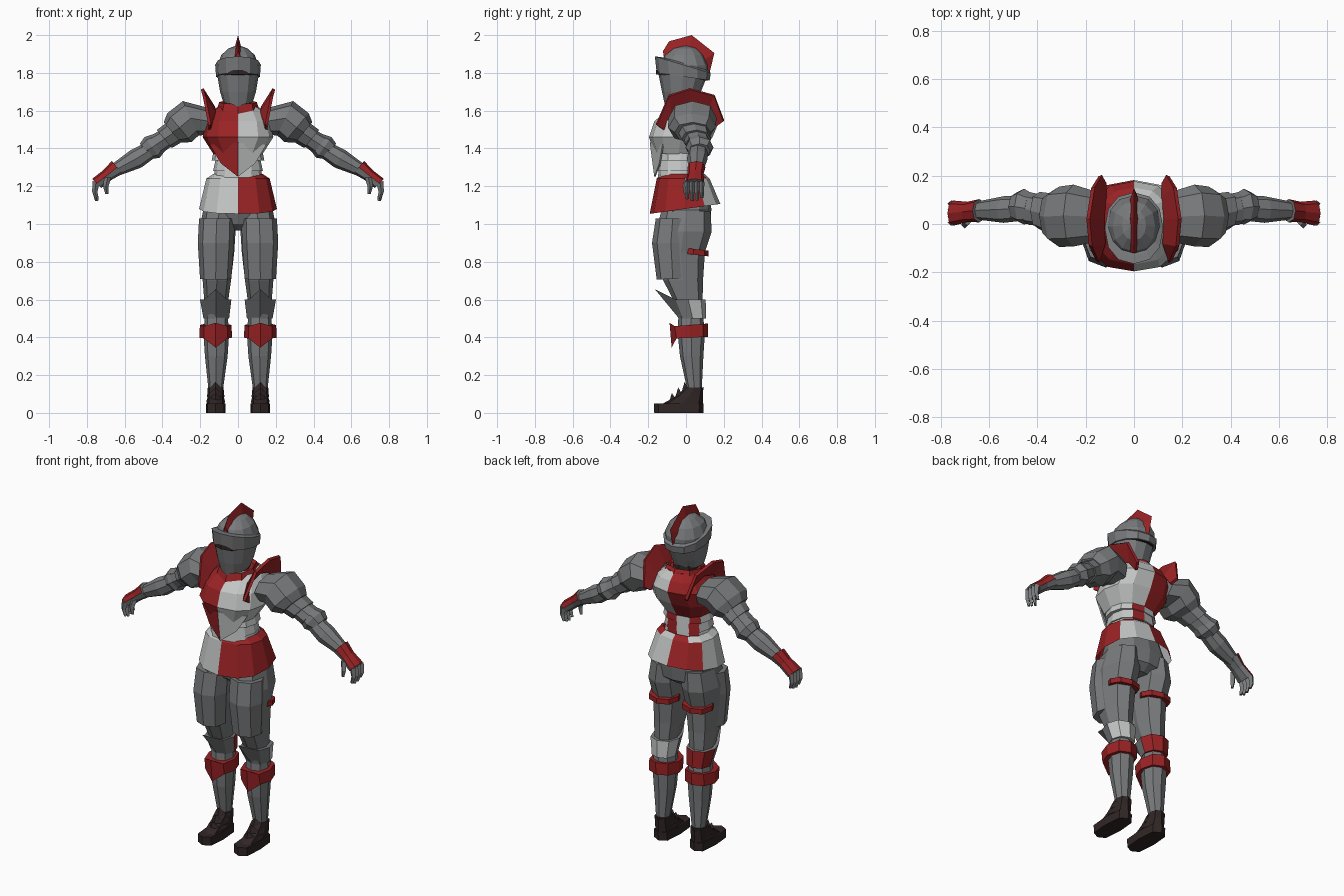
import bpy, bmesh, math
from mathutils import Vector


def material(name, rgb):
    m = bpy.data.materials.new(name)
    m.diffuse_color = (*rgb, 1)
    return m


MATS = [material("steel", (0.19, 0.195, 0.20)), material("light_steel", (0.55, 0.56, 0.56)),
        material("red", (0.32, 0.016, 0.018)), material("dark_leather", (0.03, 0.019, 0.019))]
STEEL, LIGHT, RED, DARK = range(4)


def build(name, verts, faces, rule):
    """Make a flat shaded object; rule is a colour index or a function of the face centre."""
    bm = bmesh.new()
    vs = [bm.verts.new(v) for v in verts]
    for f in faces:
        bm.faces.new([vs[i] for i in f])
    bmesh.ops.recalc_face_normals(bm, faces=bm.faces)
    for f in bm.faces:
        f.material_index = rule(f.calc_center_median()) if callable(rule) else rule
    me = bpy.data.meshes.new(name)
    bm.to_mesh(me)
    bm.free()
    for m in MATS:
        me.materials.append(m)
    ob = bpy.data.objects.new(name, me)
    bpy.context.collection.objects.link(ob)
    return ob


def R(x, y, z, a, b, t=90, slope=0, dy=0, dz=0):
    """Section: centre, half width, half depth, downward angle, tilt, front point offset."""
    return x, y, z, a, b, math.radians(t), slope, dy, dz


def loft(name, rings, rule=STEEL, s=1, n=8, p=0.9, caps=True):
    verts, faces = [], []
    power = lambda c: math.copysign(abs(c) ** p, c) if abs(c) > 1e-6 else 0
    for x, y, z, a, b, t, slope, dy, dz in rings:
        for k in range(n):
            ang = 2 * math.pi * k / n - math.pi / 2
            u, w = a * power(math.cos(ang)), b * power(math.sin(ang))
            front = k == 0
            verts.append((s * (x + u * math.sin(t)), y + w + dy * front,
                          z + u * math.cos(t) + slope * w + dz * front))
    for r in range(len(rings) - 1):
        for k in range(n):
            j = (k + 1) % n
            faces.append((r * n + k, r * n + j, r * n + n + j, r * n + n + k))
    if caps:
        faces += [tuple(range(n)), tuple(range(len(verts) - n, len(verts)))]
    return build(name, verts, faces, rule)


# ---- torso: halved breastplate, waist lames, pointed belly plate
halves = lambda c: RED if c.x < 0 else LIGHT
loft("breastplate", [R(0, -.04, 1.37, .13, .125), R(0, -.028, 1.46, .187, .168),
                     R(0, .005, 1.545, .172, .172), R(0, .025, 1.60, .135, .125),
                     R(0, .02, 1.635, .085, .09)], halves, n=12, p=.8)


def waist_colour(c):
    if c.y > .03:
        return RED if (0 < c.x < .06 or c.x < -.05) else LIGHT
    return LIGHT


for i, (z, a) in enumerate([(1.39, .128), (1.335, .120), (1.285, .122)]):
    loft(f"waist_lame_{i + 1}", [R(0, -.03, z, a, .115), R(0, -.03, z - .055, a + .012, .12)],
         waist_colour, n=12, p=.85)
for s in (-1, 1):
    ob = build("belly_plate", [(0, -.192, 1.43), (s * .15, -.125, 1.42), (s * .09, -.142, 1.32),
                               (0, -.168, 1.25)], [(0, 1, 2, 3)], halves)
    ob.modifiers.new("thickness", "SOLIDIFY").thickness = .008

# ---- quartered skirt and hips
loft("skirt", [R(0, -.015, 1.265, .13, .115), R(0, -.015, 1.24, .168, .14),
               R(0, -.005, 1.08, .206, .187, slope=.14)],
     lambda c: RED if (c.x > 0) != (c.y > .085) else LIGHT, n=12, p=.85, caps=False)
loft("hips", [R(0, -.01, 1.23, .14, .11), R(0, 0, 1.08, .185, .135),
              R(0, .01, 1.0, .16, .115), R(0, .01, .965, .06, .07)], n=12)

# ---- neck, collar, helmet
loft("neck", [R(0, 0, 1.58, .07, .07), R(0, -.01, 1.72, .07, .07)], DARK)
loft("collar", [R(0, 0, 1.585, .12, .13, slope=.2), R(0, 0, 1.645, .1, .1, slope=.1),
                R(0, 0, 1.62, .075, .075)], RED, caps=False)
loft("face_guard", [R(0, -.025, 1.645, .078, .085, slope=.1, dz=-.015),
                    R(0, -.024, 1.70, .095, .103), R(0, -.015, 1.79, .11, .13)], n=12)
loft("eye_slit", [R(0, -.02, 1.775, .098, .138, slope=-.12),
                  R(0, -.02, 1.80, .098, .138, slope=-.12)], DARK, n=12)
loft("visor_brow", [R(0, -.015, 1.78, .116, .14, slope=-.14),
                    R(0, -.017, 1.843, .121, .148, slope=-.3),
                    R(0, -.01, 1.853, .1, .12, slope=-.25)], n=12)
loft("helmet_dome", [R(0, -.01, 1.78, .108, .128), R(0, -.01, 1.84, .111, .128),
                     R(0, -.01, 1.895, .088, .103), R(0, -.005, 1.93, .05, .062),
                     R(0, 0, 1.943, .012, .015)], n=12)

# ---- crest: triangular section swept over the dome
outer = [(-.122, 1.915), (-.09, 1.967), (.03, 2.0), (.15, 1.905), (.125, 1.80)]
base = [(-.115, 1.87), (-.075, 1.895), (.02, 1.925), (.09, 1.865), (.10, 1.80)]
cv, cf = [], []
for (yo, zo), (yi, zi) in zip(outer, base):
    cv += [(0, yo, zo), (.02, yi, zi), (-.02, yi, zi)]
for r in range(4):
    for k in range(3):
        j = (k + 1) % 3
        cf.append((r * 3 + k, r * 3 + j, r * 3 + 3 + j, r * 3 + 3 + k))
build("crest", cv, cf + [(0, 1, 2), (12, 13, 14)], RED)

for s, side in ((-1, "right"), (1, "left")):
    def part(name, rings, rule=STEEL, **kw):
        return loft(f"{side}_{name}", rings, rule, s, **kw)

    # ---- raised shoulder guard
    top = [(.15, -.157, 1.525), (.18, -.09, 1.68), (.19, .02, 1.715), (.17, .15, 1.68), (.14, .2, 1.545)]
    low = [(.15, -.12, 1.50), (.125, -.08, 1.59), (.13, .02, 1.62), (.12, .11, 1.59), (.12, .165, 1.52)]
    guard = build(f"{side}_shoulder_guard", [(s * x, y, z) for x, y, z in top + low],
                  [(i, i + 1, i + 6, i + 5) for i in range(4)], RED)
    mod = guard.modifiers.new("thickness", "SOLIDIFY")
    mod.thickness, mod.offset = .016, 0

    # ---- arm plates
    part("pauldron", [R(.16, .03, 1.545, .075, .105, 10), R(.25, .035, 1.56, .1, .128, 25),
                      R(.31, .03, 1.51, .1, .125, 40), R(.348, .035, 1.485, .07, .095, 40)])
    part("upper_arm_lame_1", [R(.33, .04, 1.49, .066, .085, 40), R(.39, .055, 1.45, .062, .078, 40)])
    part("upper_arm_lame_2", [R(.38, .055, 1.455, .052, .065, 38), R(.435, .065, 1.42, .056, .068, 38)])
    part("elbow_cop", [R(.42, .065, 1.43, .055, .06, 36), R(.455, .072, 1.405, .068, .074, 36),
                       R(.49, .072, 1.385, .05, .056, 36)])
    part("forearm", [R(.45, .065, 1.40, .045, .05, 32), R(.54, .06, 1.345, .054, .055, 32),
                     R(.67, .055, 1.275, .032, .034, 32)])
    # ---- gauntlet with red back of the hand
    part("gauntlet", [R(.64, .055, 1.30, .044, .048, 40), R(.69, .05, 1.26, .034, .042, 42),
                      R(.748, .045, 1.215, .034, .052, 45)],
         lambda c: RED if c.z > 1.305 - (abs(c.x) - .645) * .85 else STEEL)
    for k in range(4):
        y, drop = .006 + .026 * k, (.01, 0, .004, .016)[k]
        part(f"finger_{k + 1}", [R(.752, y, 1.222, .02, .013, 70), R(.758, y, 1.17, .014, .012, 90),
                                 R(.747, y, 1.122 + drop, .009, .009, 100)], n=4)
    part("thumb", [R(.69, .01, 1.245, .018, .016), R(.70, -.004, 1.20, .015, .014),
                   R(.694, -.002, 1.16, .009, .009)], n=4)

    # ---- thigh, front plate, strap
    part("thigh", [R(.1, 0, 1.07, .085, .13), R(.11, -.012, .96, .097, .148),
                   R(.108, -.028, .85, .088, .128), R(.112, -.015, .70, .075, .105),
                   R(.115, .01, .60, .064, .078), R(.115, .025, .48, .058, .06)])
    part("thigh_plate", [R(.112, -.07, 1.03, .094, .09), R(.117, -.08, .90, .096, .1),
                         R(.118, -.07, .71, .083, .085, slope=.05)])
    part("thigh_strap", [R(.11, .04, .868, .09, .08, slope=-.12),
                         R(.11, .04, .838, .09, .08, slope=-.12)], RED)

    # ---- knee, red band, shin
    back = RED if s < 0 else LIGHT
    part("knee_cop", [R(.115, .035, .50, .068, .072), R(.118, .012, .60, .083, .092, dy=-.085, dz=.055)],
         lambda c: back if c.y > .02 and c.z < .59 else STEEL)
    part("knee_band", [R(.118, .015, .465, .084, .102, slope=.08, dz=.02),
                       R(.118, .02, .398, .086, .096, slope=.05, dz=-.048)], RED)
    part("shin", [R(.115, .025, .52, .06, .065), R(.115, .028, .42, .068, .072),
                  R(.115, .03, .30, .06, .062), R(.118, .045, .12, .038, .038)])

    # ---- boot with pointed instep lames
    part("boot_sole", [R(.118, -.038, 0, .052, .13), R(.118, -.038, .05, .052, .132)], DARK, p=.55)
    part("boot_upper", [R(.118, -.02, .045, .046, .11), R(.118, .02, .09, .044, .07),
                        R(.118, .045, .135, .042, .045)], DARK, p=.7)
    for k in range(3):
        y, z = -.03 + .022 * k, .055 + .03 * k
        part(f"boot_lame_{k + 1}", [R(.118, y + .02, z, .05 - .003 * k, .08 - .012 * k),
                                    R(.118, y + .03, z + .02, .046 - .003 * k, .075 - .012 * k, dz=.03)], DARK)
